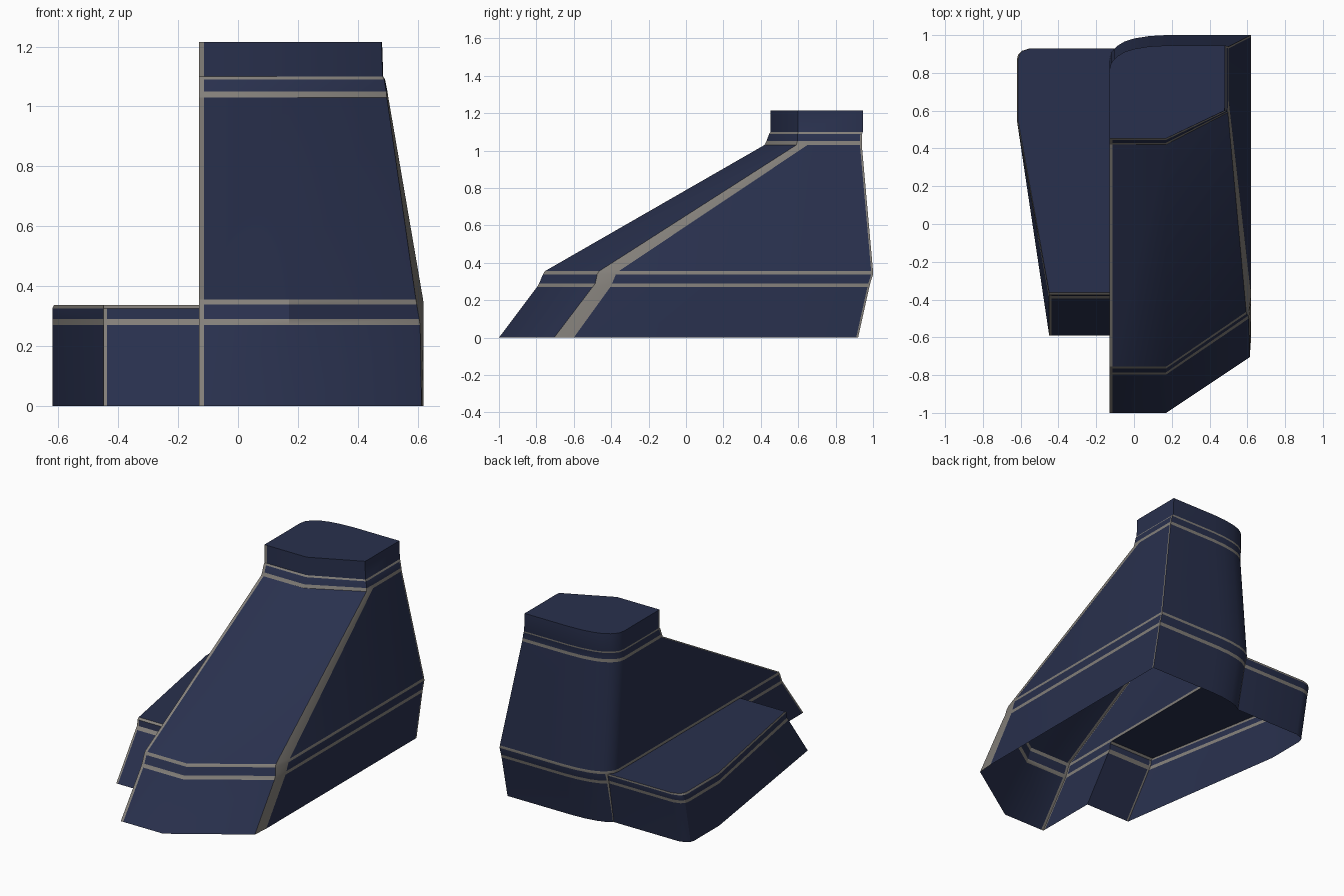
import bpy, bmesh

if "Cube" in bpy.data.objects:
    bpy.data.objects.remove(bpy.data.objects["Cube"])


def material(name, rgb):
    m = bpy.data.materials.new(name)
    m.diffuse_color = (*rgb, 1)
    m.use_nodes = True
    m.node_tree.nodes["Principled BSDF"].inputs["Base Color"].default_value = m.diffuse_color
    return m


navy = material("navy", (0.022, 0.03, 0.075))
grey = material("grey_trim", (0.23, 0.215, 0.195))


def loft(name, rings, grey_rows, is_grey_column):
    """Closed solid through stacked rings; trim bands get the grey material."""
    bm = bmesh.new()
    vs = [[bm.verts.new(p) for p in ring] for ring in rings]
    n = len(vs[0])
    for r in range(len(vs) - 1):
        for c in range(n):
            d = (c + 1) % n
            f = bm.faces.new((vs[r][c], vs[r][d], vs[r + 1][d], vs[r + 1][c]))
            f.material_index = int(r in grey_rows or is_grey_column(r, c))
    bm.faces.new(vs[0][::-1])
    bm.faces.new(vs[-1])
    bmesh.ops.recalc_face_normals(bm, faces=bm.faces)
    mesh = bpy.data.meshes.new(name)
    bm.to_mesh(mesh)
    bm.free()
    mesh.materials.append(navy)
    mesh.materials.append(grey)
    ob = bpy.data.objects.new(name, mesh)
    bpy.context.collection.objects.link(ob)
    return ob


# Tall body: z, front y, back y, chamfer end (x, y), right side x, side start y
levels = [
    (0.0, -1.0, 0.92, 0.613, -0.705, 0.62, -0.60),
    (0.27, -0.797, 0.98, 0.608, -0.50, 0.62, -0.405),
    (0.29, -0.785, 0.985, 0.605, -0.485, 0.62, -0.395),
    (0.338, -0.765, 1.0, 0.597, -0.475, 0.62, -0.375),
    (0.355, -0.755, 1.0, 0.594, -0.465, 0.618, -0.36),
    (1.03, 0.42, 0.94, 0.497, 0.59, 0.502, 0.65),
    (1.05, 0.43, 0.94, 0.495, 0.595, 0.499, 0.65),
    (1.09, 0.445, 0.942, 0.488, 0.597, 0.491, 0.625),
    (1.10, 0.453, 0.945, 0.483, 0.60, 0.485, 0.62),
    (1.215, 0.453, 0.945, 0.479, 0.60, 0.481, 0.62),
]
LEFT = -0.13
back_curve = [(0.17, 0), (0.08, 0.005), (0.0, 0.018), (-0.05, 0.034),
              (-0.088, 0.057), (-0.102, 0.07), (-0.122, 0.095), (LEFT, 0.13)]


def body_ring(z, yf, yb, xc, yc, xr, ys):
    pts = [(LEFT, yf), (LEFT + 0.017, yf), (0.17, yf), (xc, yc), (xr, ys),
           (xr, yb - 0.01), (xr, yb)]
    pts += [(x, yb - dy) for x, dy in back_curve] + [(LEFT, yf + 0.012)]
    return [(x, y, z) for x, y in pts]


def body_trim(r, c):
    return c in (0, 15) or (c == 3 and r < 5) or (c == 5 and r < 8) or (c == 11 and r < 4)


body = loft("boot_shell", [body_ring(*l) for l in levels], {1, 3, 5, 7}, body_trim)

# Low side shelf: z, front y, back y
shelf_levels = [(0, -0.59, 0.86), (0.27, -0.395, 0.915), (0.29, -0.38, 0.92),
                (0.326, -0.375, 0.93), (0.337, -0.362, 0.93)]


def shelf_ring(z, yf, yb):
    xl = -0.62 + (0.006 if z > 0.33 else 0)
    fl = -0.449
    pts = [(0.05, yf), (fl + 0.012, yf), (fl, yf), (xl, 0.55), (xl, yb - 0.06),
           (xl + 0.007, yb - 0.032), (xl + 0.027, yb - 0.013),
           (xl + 0.07, yb), (0.05, yb)]
    return [(x, y, z) for x, y in pts]


shelf = loft("side_shelf", [shelf_ring(*l) for l in shelf_levels], {1, 3},
             lambda r, c: c == 1)

# Join both into one shell
mod = body.modifiers.new("join_shelf", "BOOLEAN")
mod.operation = "UNION"
mod.solver = "EXACT"
mod.object = shelf
bpy.context.view_layer.objects.active = body
body.select_set(True)
bpy.ops.object.modifier_apply(modifier=mod.name)
bpy.data.objects.remove(shelf)

# Open underside
bm = bmesh.new()
bm.from_mesh(body.data)
floor = [f for f in bm.faces if all(abs(v.co.z) < 1e-4 for v in f.verts)]
bmesh.ops.delete(bm, geom=floor, context="FACES")
bm.to_mesh(body.data)
bm.free()
bpy.ops.object.shade_smooth_by_angle(angle=0.5)
